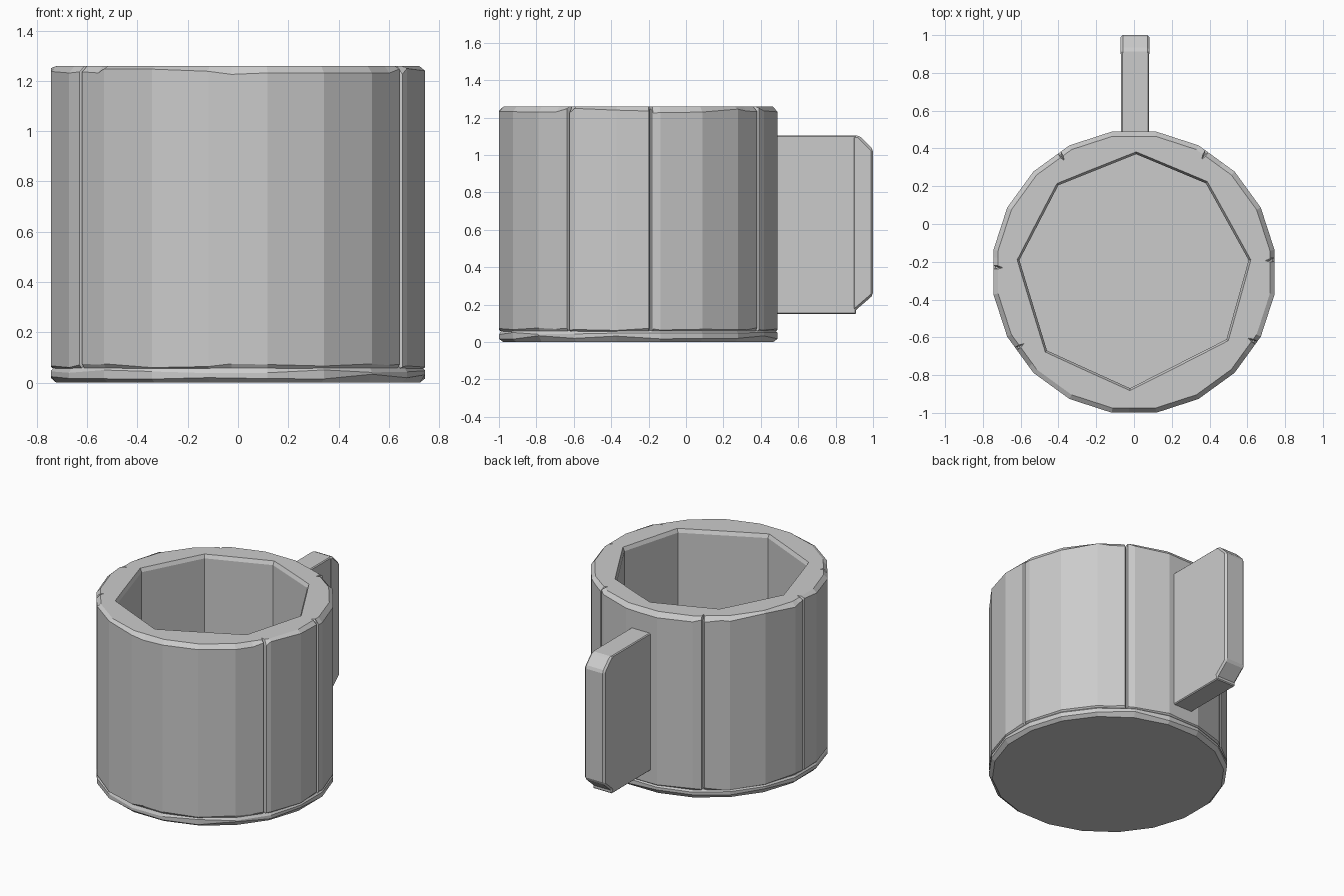
import bpy, bmesh, random
from math import radians, sin, cos
from mathutils import Vector

random.seed(4)
if "Cube" in bpy.data.objects:
    bpy.data.objects.remove(bpy.data.objects["Cube"], do_unlink=True)

CENTRE_Y = -0.255
HEIGHT = 1.26
APOTHEM = 0.744

grey = bpy.data.materials.new("stone_grey")
grey.use_nodes = True
colour = (0.6, 0.6, 0.6, 1)
grey.diffuse_color = colour
grey.node_tree.nodes["Principled BSDF"].inputs["Base Color"].default_value = colour


def finish(bm, name):
    bmesh.ops.recalc_face_normals(bm, faces=bm.faces)
    mesh = bpy.data.meshes.new(name)
    bm.to_mesh(mesh)
    bm.free()
    mesh.materials.append(grey)
    obj = bpy.data.objects.new(name, mesh)
    bpy.context.collection.objects.link(obj)
    return obj


def outer_radius(a):
    """Radius of the twenty-sided outside at an angle in degrees."""
    return APOTHEM / cos(radians((a + 9) % 18 - 9))


# Uneven eight-sided hollow, as angle and radius
hollow = [(6, 0.61), (51, 0.605), (89, 0.625), (131, 0.61),
          (174, 0.61), (222, 0.62), (268, 0.615), (324, 0.605)]


def inner_radius(a):
    """Radius of the hollow at an angle in degrees."""
    for i, (a0, r0) in enumerate(hollow):
        a1, r1 = hollow[(i + 1) % len(hollow)]
        span = (a1 - a0) % 360
        t = (a - a0) % 360
        if t <= span:
            s, u, w = radians(span), radians(t), radians(span - t)
            return r0 * r1 * sin(s) / (r0 * sin(u) + r1 * sin(w))


def ring_mesh(name, rings, cap=False):
    """Skin a list of rings; closed loop unless capped top and bottom."""
    bm = bmesh.new()
    loops = [[bm.verts.new(p) for p in ring] for ring in rings]
    pairs = list(zip(loops, loops[1:]))
    if cap:
        bm.faces.new(loops[0])
        bm.faces.new(loops[-1])
    else:
        pairs.append((loops[-1], loops[0]))
    for lower, upper in pairs:
        for i in range(len(lower)):
            j = (i + 1) % len(lower)
            bm.faces.new((lower[i], lower[j], upper[j], upper[i]))
    return finish(bm, name)


def point(a, r, z):
    return Vector((r * cos(radians(a)), CENTRE_Y + r * sin(radians(a)), z))


# Wall: corners of both polygons plus narrow vertical seams
corners = [18 * k + 9 for k in range(20)]
seams = [5, 59, 122, 178, 213, 330]
angles = set(corners) | {a for a, r in hollow}
for s in seams:
    angles |= {s - 0.7, s, s + 0.7}
angles = sorted(angles)


def wall_ring(radius, inset, z, jitter=0.0):
    ring = []
    for a in angles:
        cut = 0.025 if a in seams and radius is outer_radius else 0
        ring.append(point(a, radius(a) - inset - cut,
                          z + random.uniform(-jitter, jitter)))
    return ring


ring_mesh("mug_wall", [
    wall_ring(outer_radius, 0.012, 0.055),
    wall_ring(outer_radius, 0, 0.068, 0.008),
    wall_ring(outer_radius, 0, HEIGHT - 0.022, 0.013),
    wall_ring(outer_radius, 0.025, HEIGHT),
    wall_ring(inner_radius, -0.012, HEIGHT),
    wall_ring(inner_radius, 0, HEIGHT - 0.025),
    wall_ring(inner_radius, 0, 0.055),
])


# Base disc with chipped edges, its top forming the floor
def base_ring(inset, z, jitter=0.0):
    return [point(a, outer_radius(a) - inset, z + random.uniform(-jitter, jitter))
            for a in corners]


ring_mesh("mug_base", [
    base_ring(0.022, 0),
    base_ring(0, 0.024, 0.01),
    base_ring(0, 0.045, 0.008),
    base_ring(0.012, 0.062),
], cap=True)


# Handle: slab with a slightly wider outer grip
def slab(name, outline, x0, x1, bevel):
    bm = bmesh.new()
    face = bm.faces.new([bm.verts.new((x0, y, z)) for y, z in outline])
    out = bmesh.ops.extrude_face_region(bm, geom=[face])
    moved = [v for v in out["geom"] if isinstance(v, bmesh.types.BMVert)]
    bmesh.ops.translate(bm, verts=moved, vec=(x1 - x0, 0, 0))
    bmesh.ops.recalc_face_normals(bm, faces=bm.faces)
    bmesh.ops.bevel(bm, geom=bm.edges[:], offset=bevel, segments=1,
                    affect='EDGES', profile=0.5)
    return finish(bm, name)


slab("handle_plate", [(0.42, 0.15), (0.91, 0.15), (0.91, 1.105), (0.42, 1.105)],
     -0.068, 0.08, 0.006)
slab("handle_grip", [(0.89, 0.155), (1.0, 0.25), (1.0, 1.03),
                     (0.925, 1.105), (0.89, 1.105)], -0.071, 0.083, 0.012)
